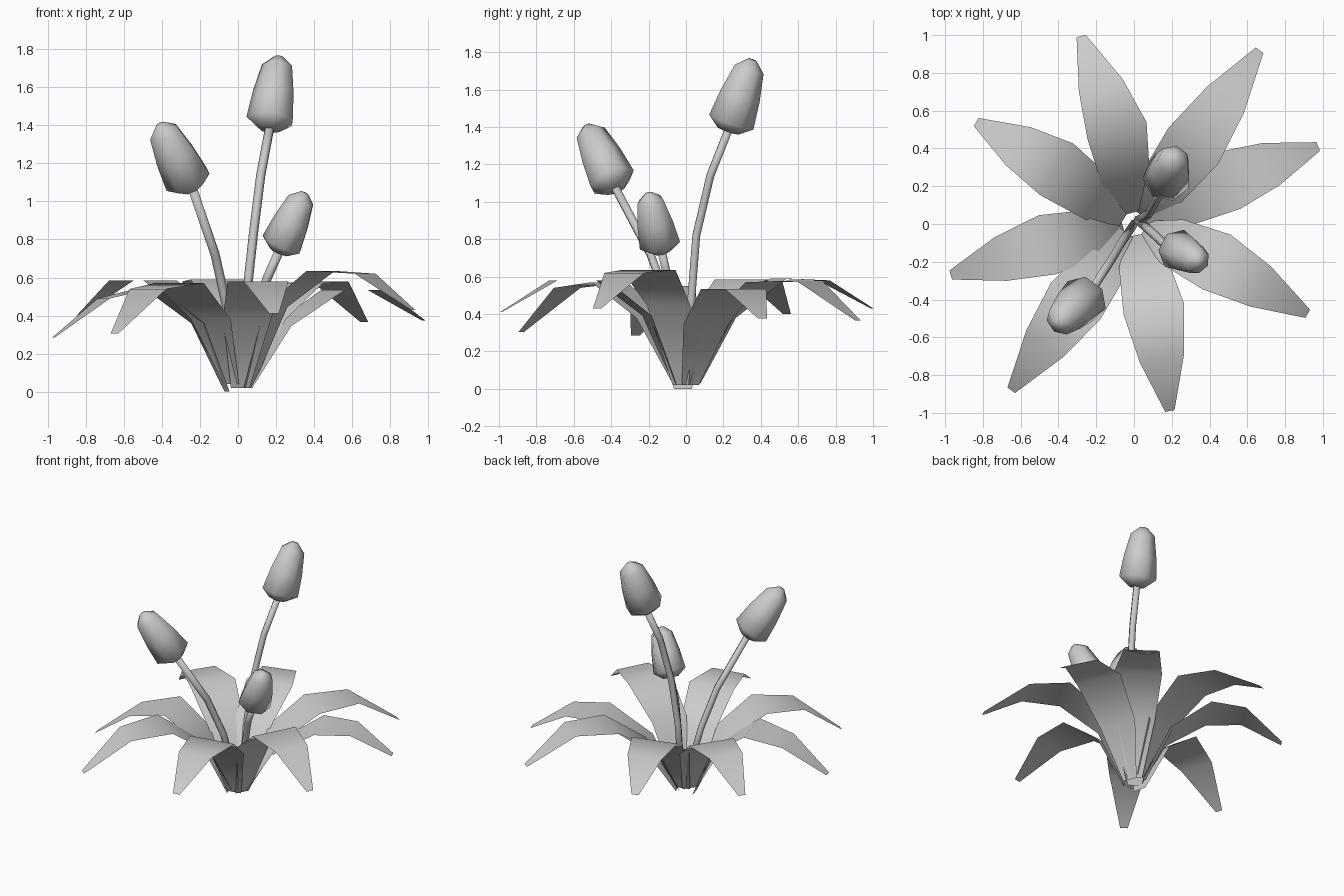
import bpy, bmesh
from math import cos, sin, pi
from mathutils import Vector

cube = bpy.data.objects.get("Cube")
if cube:
    bpy.data.objects.remove(cube)

GREY = (0.6, 0.6, 0.6, 1)
mat = bpy.data.materials.new("plain grey")
mat.use_nodes = True
mat.diffuse_color = GREY
mat.node_tree.nodes["Principled BSDF"].inputs["Base Color"].default_value = GREY


def finish(name, bm):
    me = bpy.data.meshes.new(name)
    bmesh.ops.recalc_face_normals(bm, faces=bm.faces)
    for f in bm.faces:
        f.smooth = True
    bm.to_mesh(me)
    bm.free()
    me.materials.append(mat)
    ob = bpy.data.objects.new(name, me)
    bpy.context.collection.objects.link(ob)


def leaf(i, mid, tip, z_mid, z_out, z_tip, z_base):
    """Open blade bent through five cross-sections."""
    mid, tip = Vector(mid), Vector(tip)
    d = tip.normalized()
    side = Vector((-d.y, d.x))
    outer = mid.lerp(tip, 0.48) + (mid - d * mid.dot(d)) * 0.1
    sections = [(d * 0.06, z_base, 0.1), (mid * 0.46, z_mid - 0.19, 0.26),
                (mid, z_mid, 0.325), (outer, z_out, 0.24), (tip, z_tip, 0.05)]
    bm = bmesh.new()
    rows = []
    for p, z, w in sections:
        rows.append([bm.verts.new((*(p + side * w * s), z)) for s in (-0.5, 0.5)])
    for (a, b), (c, e) in zip(rows, rows[1:]):
        bm.faces.new((a, b, e, c))
    finish(f"leaf_{i}", bm)


def lathe(name, rings, sides):
    """Skin rings given as centre, axis and radius."""
    bm = bmesh.new()
    loops = []
    for c, axis, r in rings:
        u = axis.cross(Vector((0, 1, 0))).normalized()
        v = axis.cross(u).normalized()
        loops.append([bm.verts.new(c + r * (u * cos(2 * pi * k / sides) + v * sin(2 * pi * k / sides)))
                      for k in range(sides)])
    for a, b in zip(loops, loops[1:]):
        for k in range(sides):
            n = (k + 1) % sides
            bm.faces.new((a[k], a[n], b[n], b[k]))
    bm.faces.new(loops[0])
    bm.faces.new(loops[-1])
    finish(name, bm)


def flower(name, path, top, size):
    # Stem
    pts = [Vector(p) for p in path]
    rings = []
    for k, p in enumerate(pts):
        axis = pts[min(k + 1, len(pts) - 1)] - pts[max(k - 1, 0)]
        rings.append((p, axis.normalized(), 0.024))
    lathe(name + "_stem", rings, 6)
    # Closed bud
    base, axis = pts[-1], Vector(top) - pts[-1]
    profile = [(0, 0.06), (0.13, 0.128), (0.5, 0.112), (0.87, 0.083), (1, 0.025)]
    lathe(name + "_bud", [(base + axis * t, axis.normalized(), r * size) for t, r in profile], 7)


# Leaves: middle, tip, then heights
leaves = [
    ((-0.09, 0.495), (-0.28, 0.995), 0.59, 0.58, 0.43, 0.05),
    ((0.315, 0.415), (0.665, 0.92), 0.57, 0.58, 0.365, 0.03),
    ((0.5, 0.23), (0.975, 0.41), 0.535, 0.535, 0.375, 0.02),
    ((0.435, -0.2), (0.92, -0.475), 0.635, 0.62, 0.43, 0.02),
    ((0.105, -0.45), (0.19, -0.99), 0.58, 0.58, 0.41, 0.02),
    ((-0.31, -0.41), (-0.65, -0.88), 0.57, 0.54, 0.305, 0.04),
    ((-0.46, -0.11), (-0.97, -0.27), 0.55, 0.49, 0.285, 0.0),
    ((-0.41, 0.29), (-0.835, 0.54), 0.585, 0.585, 0.4, 0.05),
]
for i, args in enumerate(leaves, 1):
    leaf(i, *args)

flower("tall", [(0.02, 0.02, 0.08), (0.045, 0.03, 0.5), (0.08, 0.055, 0.82),
                (0.12, 0.13, 1.14), (0.165, 0.225, 1.38)], (0.215, 0.355, 1.76), 1)
flower("middle", [(0, 0, 0.08), (-0.06, -0.09, 0.45), (-0.12, -0.19, 0.72),
                  (-0.24, -0.375, 1.07)], (-0.41, -0.53, 1.405), 1)
flower("short", [(0.02, 0.02, 0.08), (0.09, -0.04, 0.42), (0.155, -0.1, 0.6),
                 (0.215, -0.13, 0.735)], (0.35, -0.2, 1.045), 0.88)
